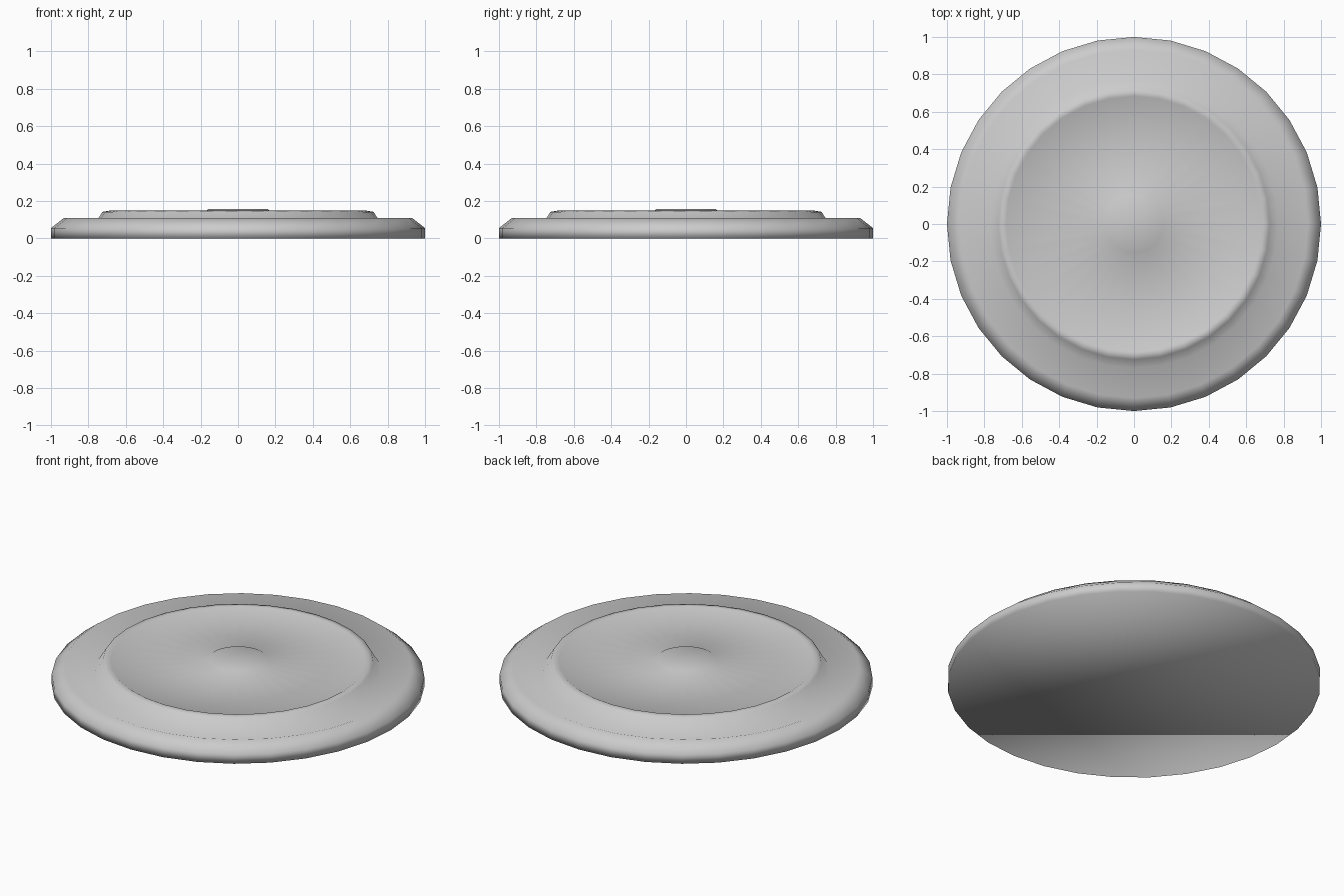
import bpy, bmesh, math

if "Cube" in bpy.data.objects:
    bpy.data.objects.remove(bpy.data.objects["Cube"])

SIDES = 32


def lathe(name, profile):
    """Spin an (r, z) profile listed bottom to top, capping both ends."""
    bm = bmesh.new()
    rings = []
    for r, z in profile:
        rings.append([bm.verts.new((r * math.cos(2 * math.pi * i / SIDES),
                                    r * math.sin(2 * math.pi * i / SIDES), z))
                      for i in range(SIDES)])
    for a, b in zip(rings, rings[1:]):
        for i in range(SIDES):
            j = (i + 1) % SIDES
            bm.faces.new((a[i], a[j], b[j], b[i]))
    bm.faces.new(rings[0][::-1])
    bm.faces.new(rings[-1])
    for f in bm.faces:
        f.smooth = True
    mesh = bpy.data.meshes.new(name)
    bm.to_mesh(mesh)
    bm.free()
    obj = bpy.data.objects.new(name, mesh)
    bpy.context.collection.objects.link(obj)
    return obj


# One smooth turned plate: rim, sunken channel, raised plateau, centre button
lathe("round_plate", [
    (1.0, 0.0), (1.0, 0.055),        # outer wall
    (0.93, 0.11), (0.77, 0.07),      # bevelled rim and channel
    (0.725, 0.142), (0.69, 0.148),   # plateau shoulder
    (0.683, 0.144), (0.168, 0.15),   # plateau top
    (0.157, 0.156),                  # button
])
